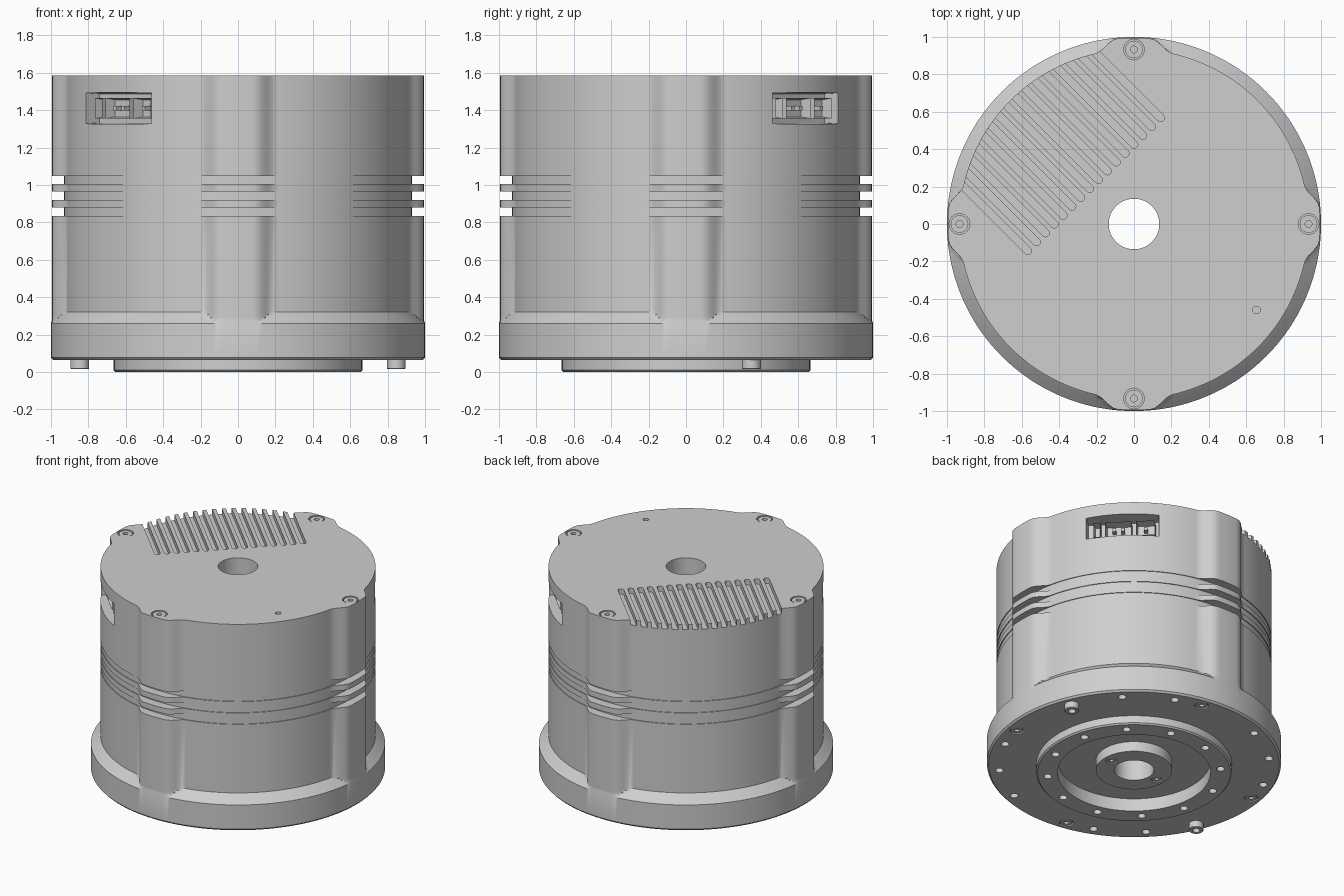
import bpy, bmesh, math
from mathutils import Matrix, Vector

if "Cube" in bpy.data.objects:
    bpy.data.objects.remove(bpy.data.objects["Cube"])

TAU = math.tau
grey = bpy.data.materials.new("light_grey_metal")
grey.diffuse_color = (0.62, 0.62, 0.62, 1)
grey.use_nodes = True
grey.node_tree.nodes["Principled BSDF"].inputs["Base Color"].default_value = grey.diffuse_color


def finish(name, bm, smooth=True):
    bmesh.ops.recalc_face_normals(bm, faces=bm.faces)
    me = bpy.data.meshes.new(name)
    bm.to_mesh(me)
    bm.free()
    ob = bpy.data.objects.new(name, me)
    bpy.context.collection.objects.link(ob)
    me.materials.append(grey)
    if smooth:
        shade(ob)
    return ob


def shade(ob):
    bpy.ops.object.select_all(action='DESELECT')
    ob.select_set(True)
    bpy.context.view_layer.objects.active = ob
    bpy.ops.object.shade_smooth_by_angle(angle=math.radians(25))


def bridge(bm, a, b):
    n = len(a)
    for i in range(n):
        bm.faces.new((a[i], a[(i + 1) % n], b[(i + 1) % n], b[i]))


def prism(bm, pts, z0, z1):
    """Closed prism from a flat outline."""
    a, b = ([bm.verts.new((x, y, z)) for x, y in pts] for z in (z0, z1))
    bridge(bm, a, b)
    bm.faces.new(a)
    bm.faces.new(b)


def circle(r, cx=0, cy=0, n=24):
    return [(cx + r * math.cos(TAU * i / n), cy + r * math.sin(TAU * i / n)) for i in range(n)]


def polar(r, deg):
    return r * math.cos(math.radians(deg)), r * math.sin(math.radians(deg))


def lathe(name, profile, loc=(0, 0), n=96):
    """Revolved ring with a closed (radius, height) section."""
    bm = bmesh.new()
    rings = [[bm.verts.new((x, y, z)) for x, y in circle(r, *loc, n)] for r, z in profile]
    for i in range(len(rings)):
        bridge(bm, rings[i - 1], rings[i])
    return finish(name, bm)


def box(bm, frame, u, v, w):
    """Box in a local frame, given by three (low, high) ranges."""
    size = Vector((u[1] - u[0], v[1] - v[0], w[1] - w[0]))
    mid = Vector((sum(u) / 2, sum(v) / 2, sum(w) / 2))
    m = frame @ Matrix.Translation(mid) @ Matrix.Diagonal((*size, 1))
    return bmesh.ops.create_cube(bm, size=1, matrix=m)['verts']


def cut(target, bm):
    cutter = finish("cutter", bm, False)
    cutter.hide_render = True
    mod = target.modifiers.new("cut", 'BOOLEAN')
    mod.operation, mod.solver, mod.object = 'DIFFERENCE', 'EXACT', cutter
    bpy.ops.object.select_all(action='DESELECT')
    bpy.context.view_layer.objects.active = target
    target.select_set(True)
    bpy.ops.object.modifier_apply(modifier=mod.name)
    bpy.data.objects.remove(cutter)


# Housing: round body with four lobes, three grooves and a wide foot flange
TOP, BODY, LOBE, N = 1.585, 0.935, 0.995, 288


def body_radius(a):
    off = abs((a + TAU / 8) % (TAU / 4) - TAU / 8)
    t = min(1, max(0, (off - 0.09) / 0.13))
    return LOBE + (BODY - LOBE) * t * t * (3 - 2 * t)


levels = [(0.065, 0.988, 0), (0.078, 1.0, 0), (0.26, 1.0, 0), (0.275, 0.984, 0),
          (0.29, 0.968, 0), (0.305, 0.952, 0), (0.32, 0.935, 0)]
for lo in (0.835, 0.92, 1.005):
    hi = lo + 0.044
    levels += [(lo, 0, 0), (lo, 0, 1), (hi, 0, 1), (hi, 0, 0)]
levels.append((TOP, 0, 0))

bm = bmesh.new()
loops = []
for k, (z, flange, groove) in enumerate(levels):
    loop = []
    for i in range(N):
        a = TAU * i / N
        r = 0.929 if groove else max(flange, body_radius(a))
        r = flange if k == 0 else r
        loop.append(bm.verts.new((r * math.cos(a), r * math.sin(a), z)))
    loops.append(loop)
for a, b in zip(loops, loops[1:]):
    bridge(bm, a, b)
bm.faces.new(loops[0])
bm.faces.new(loops[-1])
housing = finish("housing", bm, False)

# Central bore and underside recess
bm = bmesh.new()
prism(bm, circle(0.135, n=64), -0.1, 1.8)
cut(housing, bm)
bm = bmesh.new()
prism(bm, circle(0.52, n=96), -0.1, 0.095)
cut(housing, bm)

# Cooling slots in the top, open at the rim
bm = bmesh.new()
for i in range(16):
    u, w, v0 = -0.503 + i * 0.067, 0.02, 0.30
    arc = [(u + w * math.cos(t), v0 + w * math.sin(t))
           for t in [math.pi + math.pi * j / 8 for j in range(9)]]
    pts = [(u + w, 1.1), (u - w, 1.1)] + arc
    s = math.sqrt(0.5)
    prism(bm, [((x - y) * s, (x + y) * s) for x, y in pts], TOP - 0.04, TOP + 0.1)
cut(housing, bm)

# Screw wells, the small vent hole and the mounting holes underneath
bm = bmesh.new()
for k in range(4):
    prism(bm, circle(0.055, *polar(0.933, 90 * k), 32), TOP - 0.03, TOP + 0.1)
    prism(bm, circle(0.048, *polar(0.92, 90 * k - 10)), 0.0, 0.085)
prism(bm, circle(0.02, 0.655, -0.46), TOP - 0.05, TOP + 0.1)
for k in range(16):
    if k % 4 and k not in (1, 9):
        prism(bm, circle(0.028, *polar(0.92, 22.5 * k), 16), 0.0, 0.13)
cut(housing, bm)

# Connector pockets on opposite sides: local x runs along the wall, y outward
frames = [Matrix.Rotation(math.radians(a), 4, 'Z') for a in (-45, 135)]
bm = bmesh.new()
for f in frames:
    verts = box(bm, f, (-0.265, 0.265), (0.81, 1.05), (1.32, 1.5))
    inv = f.inverted()
    for v in verts:  # tapered side walls
        p = inv @ v.co
        if p.y < 0.9:
            p.x *= 0.9
            p.z = 1.41 + (p.z - 1.41) * 0.86
            v.co = f @ p
cut(housing, bm)
shade(housing)

# Sockets inside the pockets (local x decreases with azimuth)
for n, f in enumerate(frames):
    bm = bmesh.new()
    for u0, u1 in ((0.15, 0.20), (-0.06, 0.12), (-0.22, -0.09)):
        before = set(bm.faces)
        box(bm, f, (u0, u1), (0.79, 0.88), (1.355, 1.465))
        out = f.to_3x3() @ Vector((0, 1, 0))
        bm.normal_update()
        front = max((x for x in bm.faces if x not in before),
                    key=lambda x: x.calc_center_median().dot(out))
        bmesh.ops.inset_region(bm, faces=[front], thickness=0.014)
        bmesh.ops.translate(bm, verts=front.verts, vec=-out * 0.06)
    for u in (0.0, 0.06, -0.155):  # contact pins
        box(bm, f, (u - 0.012, u + 0.012), (0.80, 0.87), (1.398, 1.422))
    finish("connector_%d" % (n + 1), bm, False)

# Output boss with its ring of holes, and the inner hub
boss = lathe("output_boss", [(0.52, 0.0), (0.655, 0.0), (0.665, 0.01), (0.665, 0.075), (0.52, 0.075)])
bm = bmesh.new()
for k in range(12):
    prism(bm, circle(0.028, *polar(0.59, 30 * k + 15), 16), -0.1, 0.06)
cut(boss, bm)
shade(boss)
hub = lathe("inner_hub", [(0.135, 0.02), (0.26, 0.02), (0.26, 0.11), (0.135, 0.11)], n=64)
bm = bmesh.new()
for s in (-1, 1):
    prism(bm, circle(0.038, 0.2 * s, 0), -0.1, 0.05)
cut(hub, bm)
shade(hub)

# Screws with sockets, and locating pins
for k in range(4):
    z = TOP - 0.004
    lathe("top_screw_%d" % (k + 1), [(0.018, z), (0.047, z), (0.047, z - 0.04), (0.018, z - 0.04)],
          polar(0.933, 90 * k), 32)
    lathe("bottom_screw_%d" % (k + 1), [(0.018, 0.069), (0.041, 0.069), (0.041, 0.1), (0.018, 0.1)],
          polar(0.92, 90 * k - 10), 24)
for k, a in enumerate((22.5, 202.5)):
    lathe("locating_pin_%d" % (k + 1), [(0.025, 0.015), (0.045, 0.015), (0.05, 0.02), (0.05, 0.08), (0.025, 0.08)],
          polar(0.915, a), 32)
for k, s in enumerate((-1, 1)):
    lathe("hub_screw_%d" % (k + 1), [(0.014, 0.024), (0.032, 0.024), (0.032, 0.06), (0.014, 0.06)], (0.2 * s, 0), 24)
